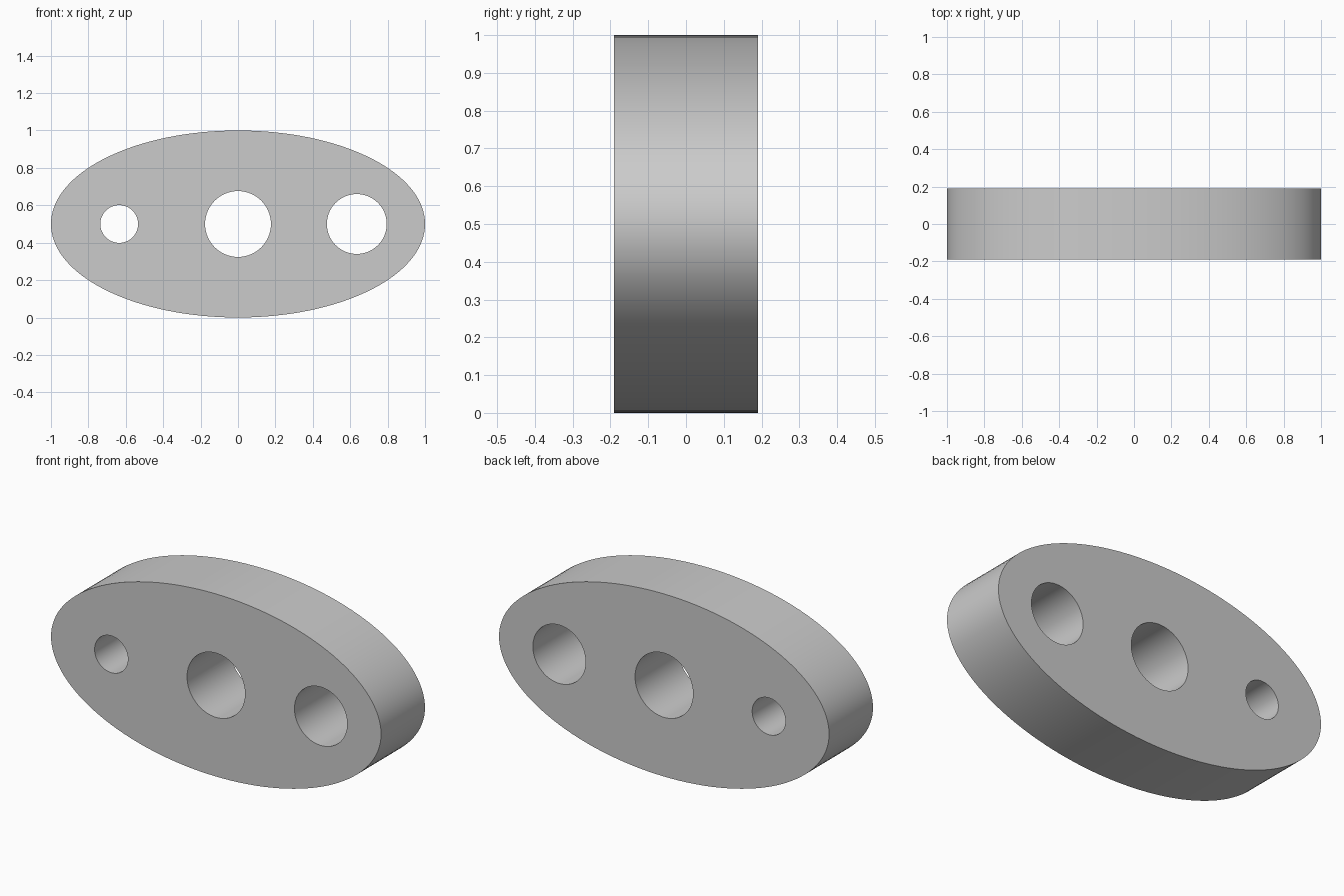
import bpy
import math

cube = bpy.data.objects.get("Cube")
if cube:
    bpy.data.objects.remove(cube, do_unlink=True)

DEPTH = 0.38
MID_Z = 0.5

grey = bpy.data.materials.new("plain grey")
grey.use_nodes = True
colour = (0.6, 0.6, 0.6, 1)
grey.diffuse_color = colour
grey.node_tree.nodes["Principled BSDF"].inputs["Base Color"].default_value = colour


def cylinder(name, x, half_width, half_height, depth, sides):
    """Elliptical cylinder running front to back."""
    bpy.ops.mesh.primitive_cylinder_add(
        vertices=sides, radius=1, depth=depth,
        location=(x, 0, MID_Z), rotation=(math.pi / 2, 0, 0))
    obj = bpy.context.object
    obj.name = name
    obj.scale = (half_width, half_height, 1)
    bpy.ops.object.transform_apply(location=True, rotation=True, scale=True)
    obj.data.materials.append(grey)
    return obj


# Oval plate
plate = cylinder("oval_plate", 0, 1, 0.5, DEPTH, 128)

# Three through holes of different sizes
holes = {"small_hole": (-0.635, 0.101),
         "centre_hole": (0, 0.176),
         "medium_hole": (0.635, 0.16)}
cutters = []
for name, (x, radius) in holes.items():
    cutter = cylinder(name + "_cutter", x, radius, radius, DEPTH * 2, 64)
    cutter.hide_render = True
    cutters.append(cutter)
    cut = plate.modifiers.new(name, "BOOLEAN")
    cut.operation = "DIFFERENCE"
    cut.solver = "EXACT"
    cut.object = cutter

# Apply the cuts and tidy up the cutters
bpy.ops.object.select_all(action="DESELECT")
plate.select_set(True)
bpy.context.view_layer.objects.active = plate
for name in holes:
    bpy.ops.object.modifier_apply(modifier=name)
for cutter in cutters:
    bpy.data.objects.remove(cutter, do_unlink=True)

# Smooth walls with crisp rims
bpy.ops.object.shade_smooth_by_angle(angle=math.radians(30))
